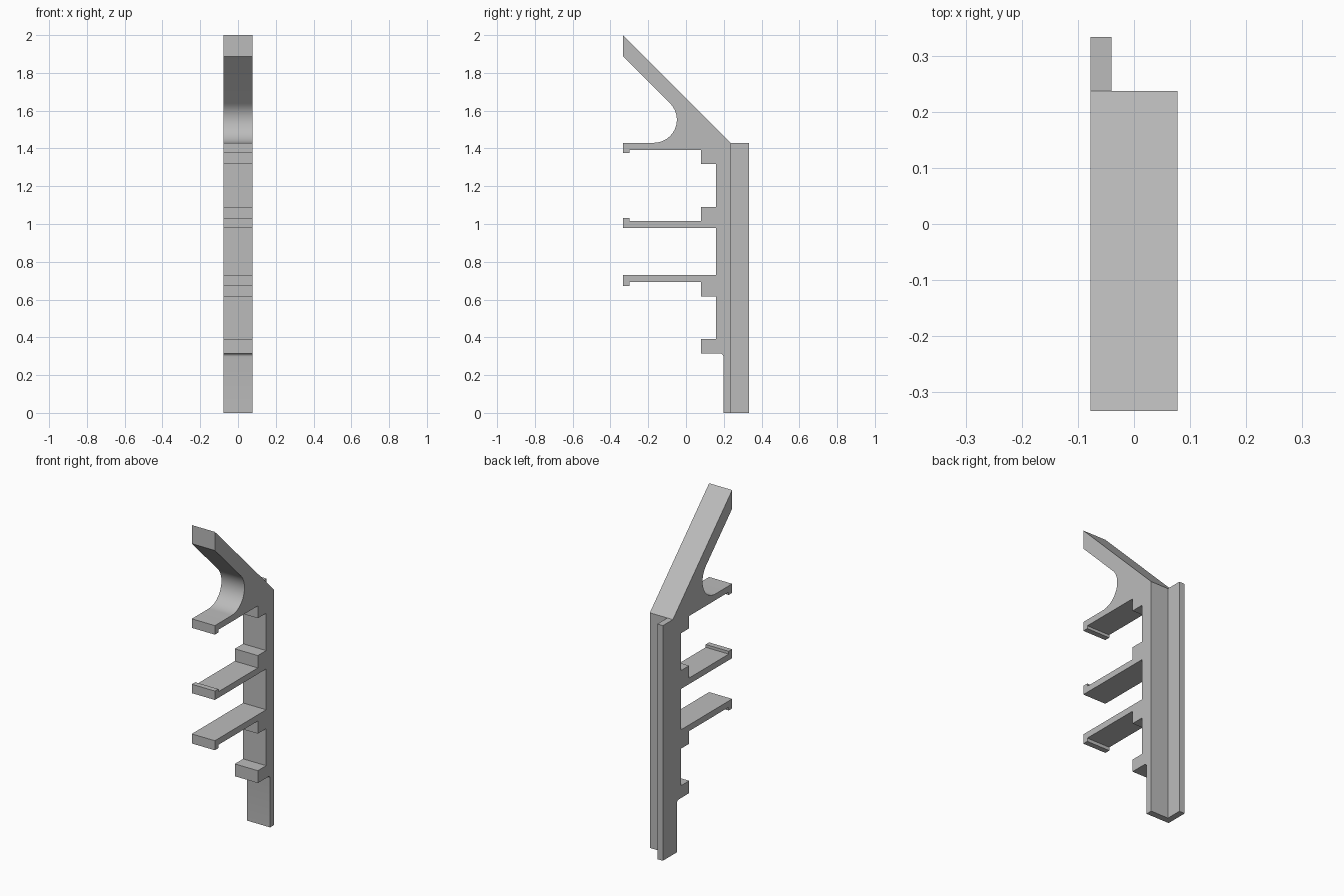
import bpy, bmesh
from math import sin, cos, radians

cube = bpy.data.objects.get("Cube")
if cube:
    bpy.data.objects.remove(cube, do_unlink=True)

# One plain grey
grey = bpy.data.materials.new("light_grey")
grey.use_nodes = True
GREY = (0.5, 0.5, 0.5, 1)
grey.diffuse_color = GREY
grey.node_tree.nodes["Principled BSDF"].inputs["Base Color"].default_value = GREY


def extrude_profile(name, points, x0, x1):
    """Closed (y, z) outline extruded from x0 to x1."""
    bm = bmesh.new()
    face = bm.faces.new([bm.verts.new((x0, y, z)) for y, z in points])
    res = bmesh.ops.extrude_face_region(bm, geom=[face])
    moved = [v for v in res["geom"] if isinstance(v, bmesh.types.BMVert)]
    bmesh.ops.translate(bm, verts=moved, vec=(x1 - x0, 0, 0))
    bmesh.ops.recalc_face_normals(bm, faces=bm.faces)
    mesh = bpy.data.meshes.new(name)
    bm.to_mesh(mesh)
    bm.free()
    mesh.materials.append(grey)
    obj = bpy.data.objects.new(name, mesh)
    bpy.context.collection.objects.link(obj)
    bpy.ops.object.select_all(action="DESELECT")
    obj.select_set(True)
    bpy.context.view_layer.objects.active = obj
    bpy.ops.object.shade_smooth_by_angle(angle=radians(30))
    return obj


def arc(cy, cz, r, start, end, steps):
    angles = [radians(start + (end - start) * i / steps) for i in range(steps + 1)]
    return [(cy + r * cos(a), cz + r * sin(a)) for a in angles]


HALF = 0.0775                       # half width of the bracket
TIP, LIP, STEP, WEB, BACK = -0.333, -0.30, 0.08, 0.16, 0.237
TOP = 1.43                          # height of the mast


def shelf_lip_down(top, under, lip, block):
    """Shelf with a hanging lip and a block beneath it, from tip to web."""
    return [(TIP, top), (TIP, lip), (LIP, lip), (LIP, under),
            (STEP, under), (STEP, block), (WEB, block)]


# Sloping arm and hollow curve
outline = [(BACK, TOP), (TIP, 2.0), (TIP, 1.887)]
outline += arc(-0.1705, TOP + 0.122, 0.122, 45, -90, 24)
# Upper shelf
outline += shelf_lip_down(TOP, 1.392, 1.375, 1.317)
# Middle shelf, lip upward, block above
outline += [(WEB, 1.09), (STEP, 1.09), (STEP, 1.015), (LIP, 1.015),
            (LIP, 1.032), (TIP, 1.032), (TIP, 0.978), (WEB, 0.978)]
# Lower shelf
outline += [(WEB, 0.73)] + shelf_lip_down(0.73, 0.692, 0.672, 0.615)
# Bottom block, small fillet and foot
outline += [(WEB, 0.39), (STEP, 0.39), (STEP, 0.315)]
outline += arc(0.18, 0.297, 0.018, 90, 0, 6)
outline += [(0.198, 0), (BACK, 0)]
extrude_profile("shelf_bracket", outline, -HALF, HALF)

# Narrow flange behind the mast
extrude_profile("rear_flange", [(BACK, 0), (0.333, 0), (0.333, TOP), (BACK, TOP)],
                -HALF, -0.04)
